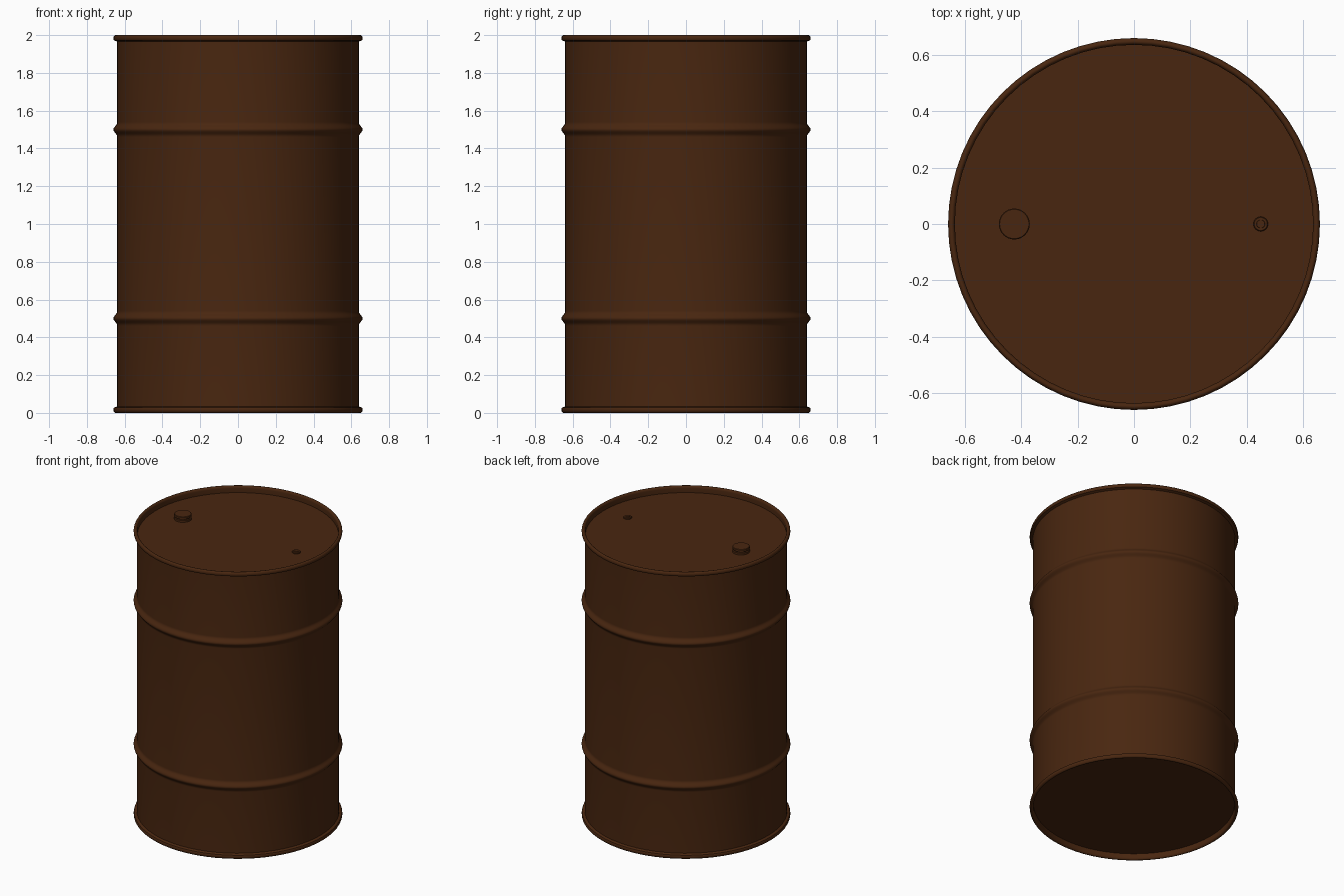
import bpy, math

if "Cube" in bpy.data.objects:
    bpy.data.objects.remove(bpy.data.objects["Cube"])

rust = bpy.data.materials.new("dark_brown_steel")
rust.diffuse_color = (0.066, 0.0195, 0.005, 1)
rust.use_nodes = True
rust.node_tree.nodes["Principled BSDF"].inputs["Base Color"].default_value = rust.diffuse_color


def lathe(name, profile, x=0.0, seg=64):
    """Spin an (r, z) profile about a vertical axis; r = 0 closes to a point."""
    verts, rings, faces = [], [], []
    for r, z in profile:
        if r == 0:
            rings.append([len(verts)] * seg)
            verts.append((x, 0, z))
        else:
            rings.append([len(verts) + i for i in range(seg)])
            verts += [(x + r * math.cos(2 * math.pi * i / seg),
                       r * math.sin(2 * math.pi * i / seg), z) for i in range(seg)]
    for a, b in zip(rings, rings[1:]):
        for i in range(seg):
            j = (i + 1) % seg
            f = list(dict.fromkeys((a[i], a[j], b[j], b[i])))
            if len(f) > 2:
                faces.append(f)
    me = bpy.data.meshes.new(name)
    me.from_pydata(verts, [], faces)
    me.materials.append(rust)
    ob = bpy.data.objects.new(name, me)
    bpy.context.collection.objects.link(ob)
    bpy.ops.object.select_all(action='DESELECT')
    ob.select_set(True)
    bpy.context.view_layer.objects.active = ob
    bpy.ops.object.shade_smooth_by_angle(angle=math.radians(40))
    return ob


R = 0.64

# rolled rim bead, from inside over the top to outside (mirrored for the bottom)
def bead(z, s):
    c, h = 0.648, 0.016
    return [(c + 0.012 * math.cos(t), z + s * h * math.sin(t))
            for t in [math.pi - k * math.pi * 1.25 / 10 for k in range(11)]]


# rolling hoop bulge
def hoop(z):
    return [(R + 0.02 * (0.5 + 0.5 * math.cos(math.pi * k / 6)) ** 1.3, z + 0.04 * k / 6)
            for k in range(-6, 7)]


# drum shell: recessed bottom, rims, hoops and recessed lid in one profile
profile = [(0, 0.04), (0.636, 0.04)]
profile += bead(0.016, -1) + [(R, 0.034)]
profile += hoop(0.5) + hoop(1.5)
profile += [(R, 1.966)] + bead(1.984, 1)[::-1]
profile += [(0.636, 1.955), (0, 1.955)]
lathe("drum_shell", profile)

# large bung: neck flange, groove and cap
lathe("large_bung", [(0.055, 1.95), (0.055, 1.968), (0.047, 1.970), (0.047, 1.975),
                     (0.055, 1.977), (0.055, 1.990), (0.052, 1.993), (0, 1.993)],
      x=-0.425, seg=32)

# small vent plug
lathe("small_vent_plug", [(0.026, 1.95), (0.026, 1.962), (0.023, 1.965), (0.015, 1.965),
                          (0.014, 1.969), (0, 1.969)], x=0.45, seg=24)
